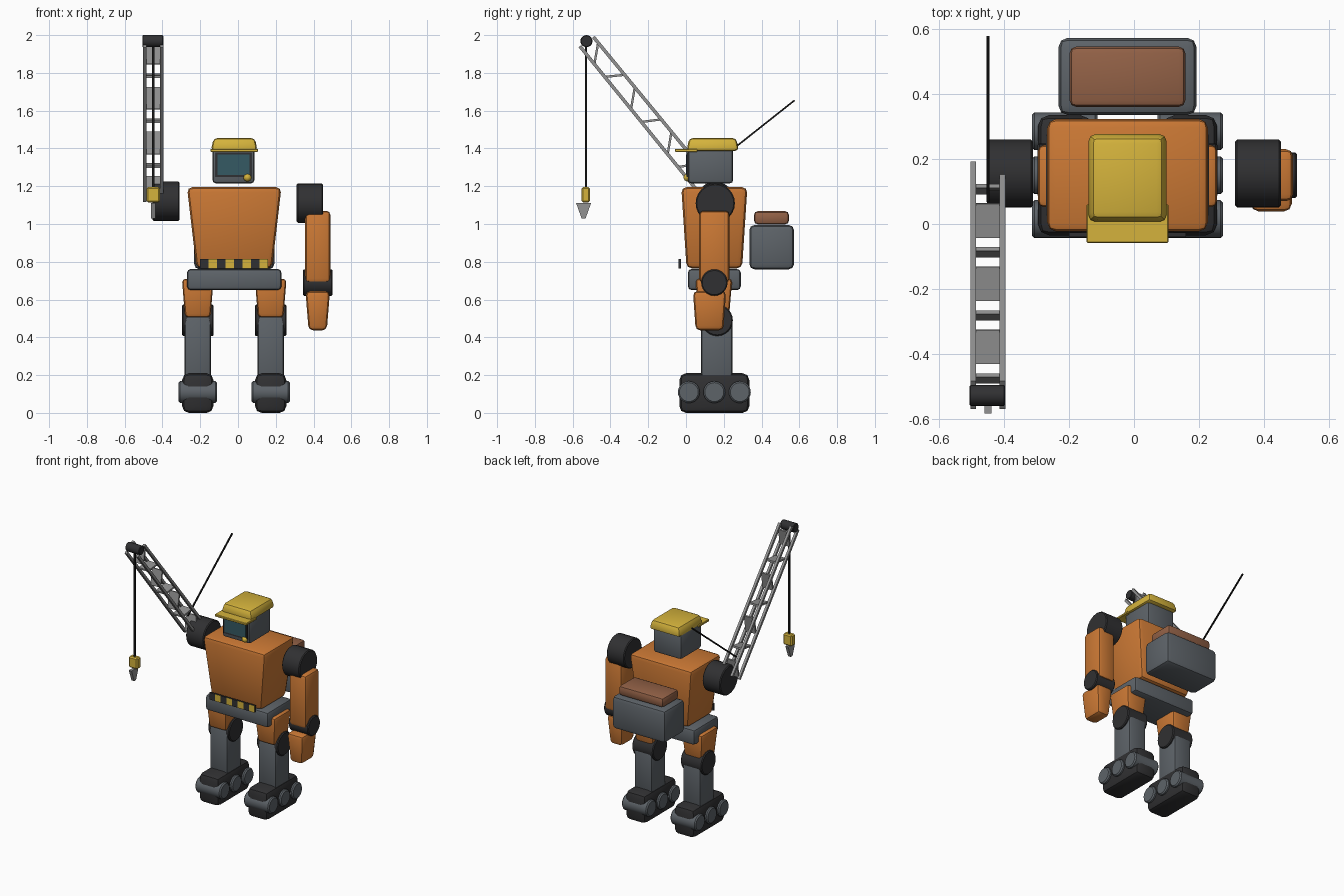
import bpy, bmesh, math
from mathutils import Vector, Matrix

cube = bpy.data.objects.get("Cube")
if cube:
    bpy.data.objects.remove(cube, do_unlink=True)


def material(name, r, g, b):
    m = bpy.data.materials.new(name)
    m.use_nodes = True
    m.diffuse_color = (r, g, b, 1)
    m.node_tree.nodes["Principled BSDF"].inputs["Base Color"].default_value = (r, g, b, 1)
    return m


ORANGE = material("orange paint", 0.60, 0.19, 0.035)
GREY = material("grey steel", 0.11, 0.125, 0.14)
DARK = material("dark rubber", 0.03, 0.03, 0.032)
YELLOW = material("safety yellow", 0.66, 0.45, 0.045)
GLASS = material("teal glass", 0.036, 0.10, 0.125)
SILVER = material("light steel", 0.29, 0.29, 0.29)
BROWN = material("brown leather", 0.29, 0.12, 0.062)
BLACK = material("black cable", 0.009, 0.009, 0.009)

CX = -0.02  # body centre line
parts = []


def finish(bm, name, *mats):
    bmesh.ops.recalc_face_normals(bm, faces=bm.faces)
    me = bpy.data.meshes.new(name)
    bm.to_mesh(me)
    bm.free()
    for m in mats:
        me.materials.append(m)
    ob = bpy.data.objects.new(name, me)
    bpy.context.collection.objects.link(ob)
    parts.append(ob)
    return ob


def box(name, mat, x, y, z, bevel=0.0, top=(1, 1), bottom=(1, 1), segs=2):
    """Box from (min, max) ranges, with scaled top or bottom ends."""
    bm = bmesh.new()
    bmesh.ops.create_cube(bm, size=1)
    for v in bm.verts:
        sx, sy = top if v.co.z > 0 else bottom
        v.co.x = (x[0] + x[1]) / 2 + v.co.x * sx * (x[1] - x[0])
        v.co.y = (y[0] + y[1]) / 2 + v.co.y * sy * (y[1] - y[0])
        v.co.z = z[1] if v.co.z > 0 else z[0]
    if bevel:
        bmesh.ops.bevel(bm, geom=bm.edges[:], offset=bevel, segments=segs,
                        profile=0.5, affect='EDGES', clamp_overlap=True)
    return finish(bm, name, mat)


def drum(name, mat, centre, radius, width, bevel=0.006, segs=24):
    """Cylinder lying along x."""
    bm = bmesh.new()
    bmesh.ops.create_cone(bm, cap_ends=True, segments=segs, radius1=radius,
                          radius2=radius, depth=width)
    rims = [e for e in bm.edges if abs(e.verts[0].co.z - e.verts[1].co.z) < 1e-5]
    bmesh.ops.bevel(bm, geom=rims, offset=bevel, segments=1, affect='EDGES')
    bm.transform(Matrix.Translation(centre) @ Matrix.Rotation(math.pi / 2, 4, 'Y'))
    return finish(bm, name, mat)


def bar(name, mat, p, q, width, thick):
    """Square bar or plate between two points of equal x."""
    p, q = Vector(p), Vector(q)
    axis = (q - p).normalized()
    side = Vector((1, 0, 0))
    up = axis.cross(side)
    rot = Matrix((side, up, axis)).transposed().to_4x4()
    bm = bmesh.new()
    bmesh.ops.create_cube(bm, size=1)
    bm.transform(Matrix.Translation((p + q) / 2) @ rot
                 @ Matrix.Diagonal((width, thick, (q - p).length, 1)))
    return finish(bm, name, mat)


def span(c, w):
    return (c - w / 2, c + w / 2)


# Legs with tracked feet
for side, s in (("left", 1), ("right", -1)):
    lx = CX + s * 0.193
    box(f"{side}_foot_track", DARK, span(lx, 0.165), (-0.035, 0.335), (0, 0.21), 0.035)
    for i, wy in enumerate((0.015, 0.15, 0.285)):
        drum(f"{side}_foot_wheel_{i + 1}", GREY, (lx, wy, 0.11), 0.058, 0.202, 0.008)
    box(f"{side}_shin", GREY, span(lx, 0.14), (0.08, 0.245), (0.18, 0.51), 0.015)
    drum(f"{side}_knee", DARK, (lx, 0.165, 0.49), 0.083, 0.168)
    box(f"{side}_thigh", ORANGE, span(lx, 0.168), (0.05, 0.245), (0.505, 0.71),
        0.02, bottom=(0.8, 0.82))

# Trunk
box("pelvis", GREY, span(CX, 0.5), (0.01, 0.29), (0.65, 0.762), 0.02)
box("torso", ORANGE, span(CX, 0.5), (-0.025, 0.325), (0.765, 1.195), 0.028,
    bottom=(0.8, 0.84))

# Striped belt plate: alternating cells along x
bm = bmesh.new()
bmesh.ops.create_cube(bm, size=1)
bm.transform(Matrix.Translation((CX, -0.033, 0.79)) @ Matrix.Diagonal((0.36, 0.014, 0.05, 1)))
cell = 0.36 / 8
for i in range(1, 8):
    bmesh.ops.bisect_plane(bm, geom=bm.verts[:] + bm.edges[:] + bm.faces[:],
                           plane_co=(CX - 0.18 + i * cell, 0, 0), plane_no=(1, 0, 0))
for f in bm.faces:
    if f.normal.y < -0.5:
        f.material_index = int((f.calc_center_median().x - CX + 0.18) / cell) % 2
finish(bm, "hazard_belt", DARK, YELLOW)

# Backpack
box("backpack", GREY, span(CX, 0.424), (0.335, 0.572), (0.76, 0.995), 0.028)
box("backpack_roll", BROWN, span(CX, 0.356), (0.36, 0.545), (0.998, 1.068), 0.02)

# Head
box("head", GREY, span(CX - 0.004, 0.222), (0.01, 0.25), (1.215, 1.4), 0.018)
box("visor_frame", DARK, span(CX - 0.004, 0.19), (0.003, 0.012), (1.248, 1.378))
box("visor_glass", GLASS, span(CX - 0.004, 0.168), (-0.001, 0.008), (1.26, 1.367))
box("helmet", YELLOW, span(CX, 0.248), (0.003, 0.28), (1.387, 1.455), 0.02, top=(0.88, 0.9))
box("helmet_brim", YELLOW, span(CX, 0.252), (-0.058, 0.06), (1.382, 1.398), 0.003, segs=1)
bm = bmesh.new()
bmesh.ops.create_uvsphere(bm, u_segments=16, v_segments=8, radius=0.021)
bm.transform(Matrix.Translation((0.05, 0.008, 1.246)))
finish(bm, "head_lamp", YELLOW)

# Left arm
ax = 0.422
drum("left_shoulder", DARK, (0.381, 0.155, 1.11), 0.104, 0.14)
box("left_upper_arm", ORANGE, span(ax, 0.134), (0.07, 0.23), (0.69, 1.07), 0.022)
drum("left_elbow", DARK, (ax, 0.15, 0.69), 0.07, 0.158)
box("left_forearm", ORANGE, span(ax, 0.13), (0.037, 0.212), (0.437, 0.645), 0.024,
    bottom=(0.74, 0.84))

# Right shoulder and crane boom
bx = -0.449
drum("right_shoulder", DARK, (-0.381, 0.155, 1.12), 0.104, 0.142)


def upper(y):
    return (bx, y, 1.99 - (y + 0.49) * 1.215)


def lower(y):
    return (bx, y, 1.945 - (y + 0.565) * 1.23)


for side, s in (("left", 1), ("right", -1)):
    shift = Vector((s * 0.045, 0, 0))
    bar(f"boom_upper_rail_{side}", SILVER, Vector(upper(-0.49)) + shift,
        Vector(upper(0.185)) + shift, 0.018, 0.018)
    bar(f"boom_lower_rail_{side}", SILVER, Vector(lower(-0.562)) + shift,
        Vector(lower(0.105)) + shift, 0.018, 0.018)
for i in range(4):
    y = -0.465 + i * 0.194
    bar(f"boom_steep_brace_{i + 1}", SILVER, upper(y), lower(y - 0.02), 0.08, 0.012)
    if i < 3:
        bar(f"boom_flat_brace_{i + 1}", SILVER, lower(y + 0.035), upper(y + 0.14), 0.08, 0.012)
drum("boom_pulley", DARK, (bx - 0.002, -0.527, 1.968), 0.032, 0.11, 0.004, 20)

# Cable, hook and antenna
bar("hoist_cable", BLACK, (bx, -0.53, 1.96), (bx, -0.53, 1.18), 0.012, 0.012)
box("hook_block", YELLOW, span(bx, 0.07), span(-0.53, 0.044), (1.115, 1.195), 0.008, segs=1)
box("hook", SILVER, span(bx, 0.022), (-0.582, -0.502), (1.028, 1.112),
    bottom=(1, 0.25))
bar("antenna", BLACK, (bx, 0.07, 1.255), (bx, 0.575, 1.655), 0.009, 0.009)

# Smooth bevels and drums, keep hard edges
bpy.ops.object.select_all(action='DESELECT')
for ob in parts:
    ob.select_set(True)
bpy.context.view_layer.objects.active = parts[0]
bpy.ops.object.shade_smooth_by_angle(angle=math.radians(32))
